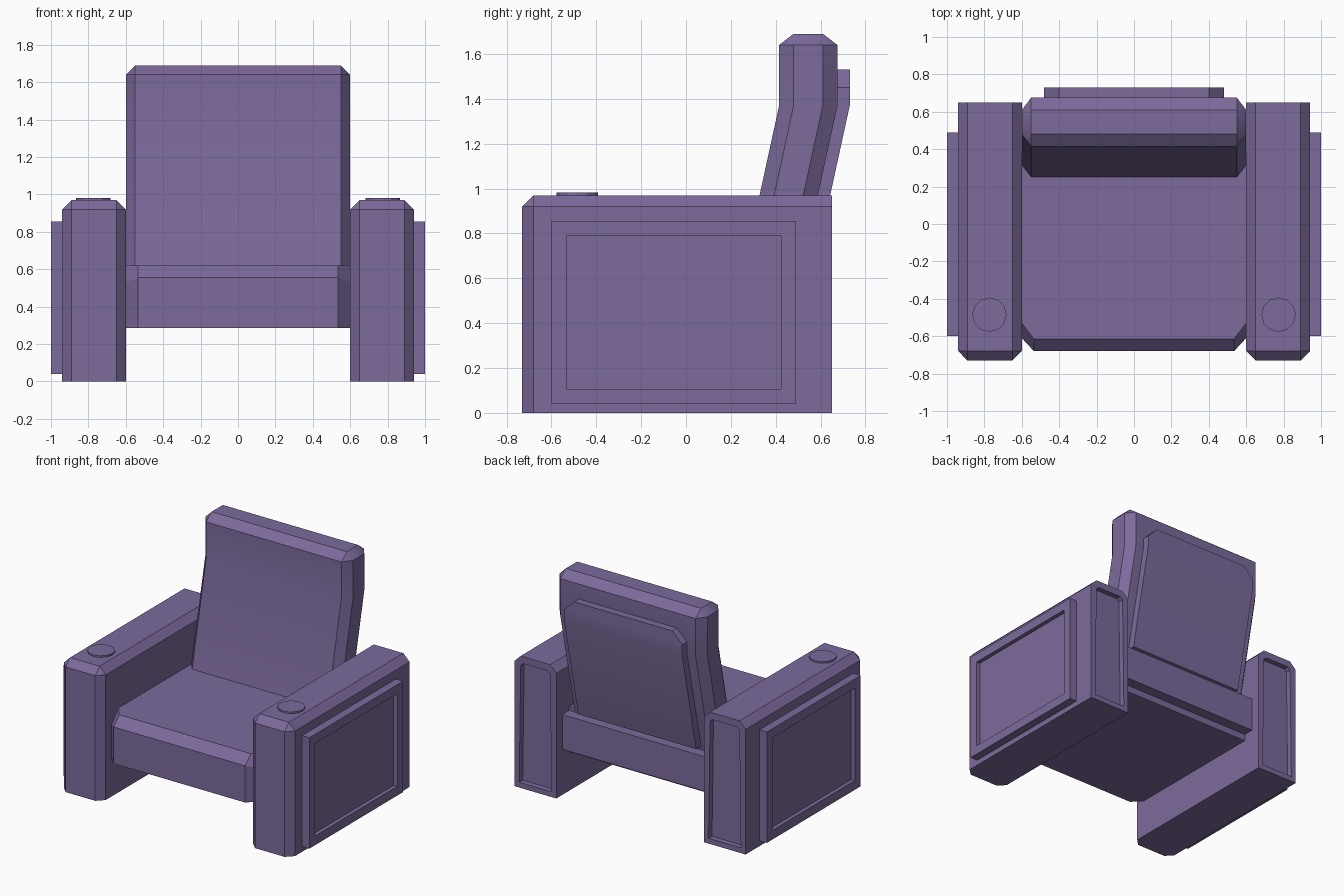
import bpy
import bmesh
import math
from mathutils import Matrix

cube = bpy.data.objects.get("Cube")
if cube:
    bpy.data.objects.remove(cube, do_unlink=True)

fabric = bpy.data.materials.new("purple_fabric")
fabric.use_nodes = True
COLOR = (0.20, 0.145, 0.33, 1)
fabric.diffuse_color = COLOR
fabric.node_tree.nodes["Principled BSDF"].inputs["Base Color"].default_value = COLOR


def finish(name, bm, smooth=False):
    bmesh.ops.recalc_face_normals(bm, faces=bm.faces)
    mesh = bpy.data.meshes.new(name)
    bm.to_mesh(mesh)
    bm.free()
    mesh.materials.append(fabric)
    if smooth:
        mesh.shade_smooth()
        mesh.set_sharp_from_angle(angle=math.radians(30))
    obj = bpy.data.objects.new(name, mesh)
    bpy.context.collection.objects.link(obj)
    return obj


def box(lo, hi):
    bm = bmesh.new()
    bmesh.ops.create_cube(bm, size=1)
    for v in bm.verts:
        for i in range(3):
            v.co[i] = hi[i] if v.co[i] > 0 else lo[i]
    return bm


def loft(rings):
    """Skin a stack of equal-length point rings and cap both ends."""
    bm = bmesh.new()
    loops = [[bm.verts.new(p) for p in ring] for ring in rings]
    n = len(loops[0])
    for a, b in zip(loops, loops[1:]):
        for i in range(n):
            j = (i + 1) % n
            bm.faces.new((a[i], a[j], b[j], b[i]))
    bm.faces.new(loops[0])
    bm.faces.new(loops[-1])
    bmesh.ops.remove_doubles(bm, verts=bm.verts, dist=1e-5)
    return bm


def mirrored(points):
    """Complete a right-hand half outline with its mirror image."""
    return points + [(-x, y, z) for x, y, z in reversed(points)]


def recess(bm, axis, sign, margin, depth):
    """Sink a panel into the face that points along the axis."""
    bm.normal_update()
    face = max(bm.faces, key=lambda f: f.normal[axis] * sign)
    bmesh.ops.inset_region(bm, faces=[face], thickness=margin)
    rim = bmesh.ops.extrude_discrete_faces(bm, faces=[face])["faces"][0]
    for v in rim.verts:
        v.co[axis] -= sign * depth


def mirror_x(bm, side):
    if side < 0:
        bmesh.ops.scale(bm, vec=(-1, 1, 1), verts=bm.verts)
    return bm


for side, word in ((1, "left"), (-1, "right")):
    # Armrest with chamfered front and top, hollowed at the rear end
    bm = box((0.60, -0.73, 0), (0.94, 0.65, 0.97))
    chamfered = []
    for e in bm.edges:
        a, b = (v.co for v in e.verts)
        front = a.y < 0 and b.y < 0
        top = a.z > 0.5 and b.z > 0.5
        along_y = abs(a.y - b.y) > 0.1
        upright = abs(a.z - b.z) > 0.1
        if (front and (upright or top)) or (top and along_y):
            chamfered.append(e)
    bmesh.ops.bevel(bm, geom=chamfered, offset=0.05, segments=1, affect="EDGES")
    recess(bm, 1, 1, 0.055, 0.04)
    finish(word + "_armrest", mirror_x(bm, side))

    # Framed outer panel
    bm = box((0.93, -0.60, 0.04), (1.0, 0.49, 0.855))
    recess(bm, 0, 1, 0.095, 0.03)
    finish(word + "_side_panel", mirror_x(bm, side))

    # Round disc on top of the armrest
    bm = bmesh.new()
    bmesh.ops.create_cone(bm, cap_ends=True, segments=12, radius1=0.092, radius2=0.092,
                          depth=0.03, matrix=Matrix.Translation((side * 0.773, -0.485, 0.967)))
    finish(word + "_armrest_disc", bm)

# Seat cushion with cut front corners and sloped front lip
finish("seat", loft([
    mirrored([(0.535, -0.68, 0.285), (0.60, -0.61, 0.285), (0.60, 0.50, 0.285)]),
    mirrored([(0.535, -0.68, 0.555), (0.60, -0.61, 0.53), (0.60, 0.50, 0.555)]),
    mirrored([(0.535, -0.615, 0.62), (0.60, -0.53, 0.62), (0.60, 0.50, 0.62)]),
]))

# Rear rail
finish("rear_rail", box((-0.60, 0.48, 0.335), (0.60, 0.58, 0.59)))

# Backrest leaning below the bend and upright above it
BEND, SLOPE = 1.37, 0.218


def lean(z):
    return -SLOPE * max(0, BEND - z)


def back_ring(z):
    d = lean(z)
    return mirrored([(0.55, 0.415 + d, z), (0.60, 0.48 + d, z),
                     (0.60, 0.61 + d, z), (0.55, 0.675 + d, z)])


crown = mirrored([(0.55, 0.48, 1.69), (0.55, 0.48, 1.69),
                  (0.55, 0.61, 1.69), (0.55, 0.61, 1.69)])
bm = bmesh.new()
bm.free()
rings = [back_ring(z) for z in (0.5, BEND, 1.64)]
bm = loft(rings)
bmesh.ops.delete(bm, geom=[f for f in bm.faces if min(v.co.z for v in f.verts) > 1.6],
                 context="FACES_ONLY")
# Chamfered crown closes the top of the backrest
rim = sorted((v for v in bm.verts if v.co.z > 1.6),
             key=lambda v: math.atan2(v.co.y - 0.545, v.co.x))
caps = {(sx, sy): bm.verts.new((sx * 0.55, 0.545 + sy * 0.065, 1.69))
        for sx in (1, -1) for sy in (1, -1)}


def cap_of(v):
    return caps[(1 if v.co.x > 0 else -1, 1 if v.co.y > 0.545 else -1)]


for a, b in zip(rim, rim[1:] + rim[:1]):
    ca, cb = cap_of(a), cap_of(b)
    bm.faces.new((a, b, ca) if ca is cb else (a, b, cb, ca))
bm.faces.new([caps[k] for k in ((1, 1), (-1, 1), (-1, -1), (1, -1))])
finish("backrest", bm, smooth=True)

# Rear plate following the backrest, with clipped upper corners
finish("backrest_rear_plate", loft([
    [(sx * w, y + lean(z), z) for sx, y in ((1, 0.64), (1, 0.73), (-1, 0.73), (-1, 0.64))]
    for w, z in ((0.48, 0.62), (0.48, BEND), (0.48, 1.45), (0.40, 1.53))
]), smooth=True)
